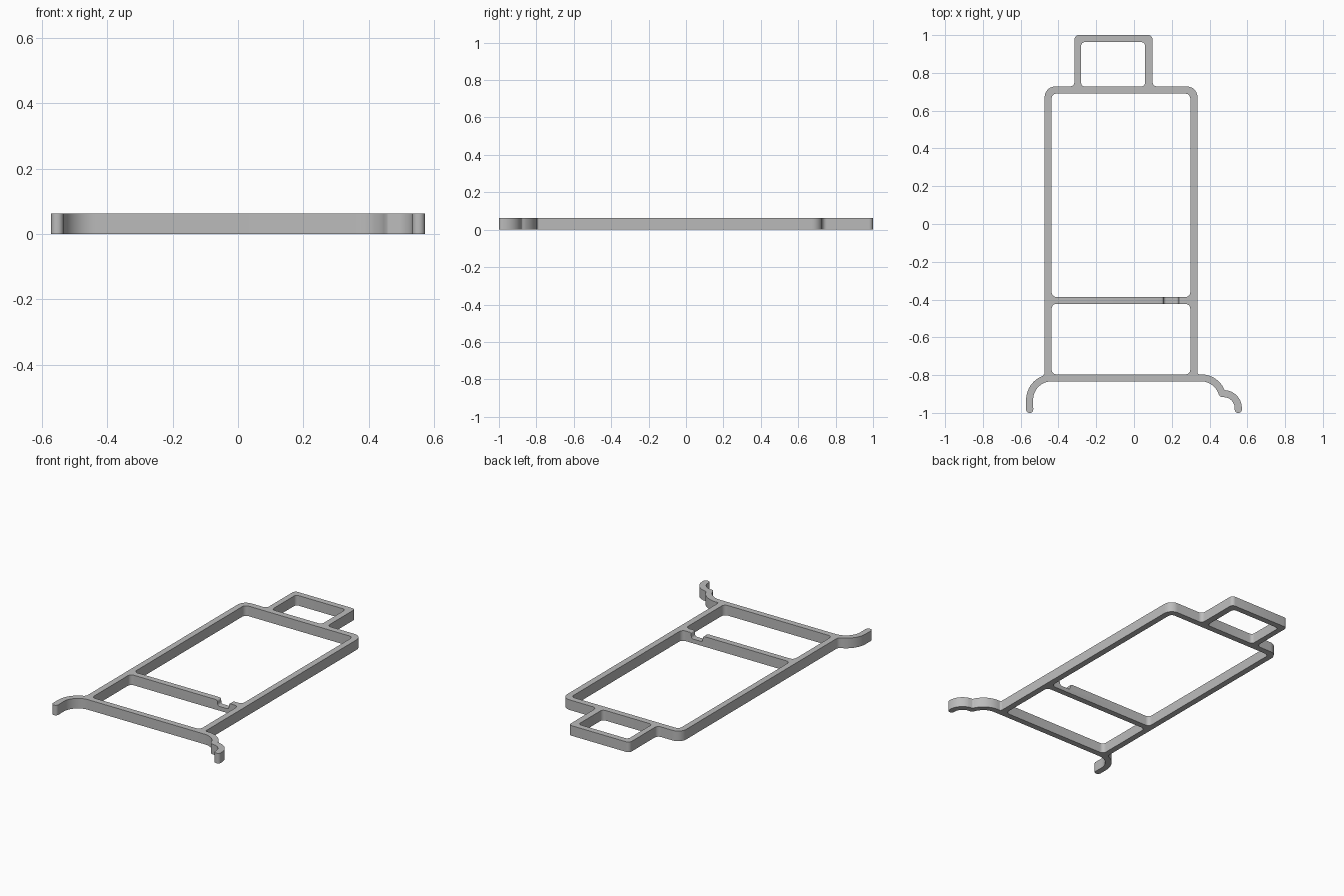
import bpy, bmesh, math
from mathutils import Vector

if "Cube" in bpy.data.objects:
    bpy.data.objects.remove(bpy.data.objects["Cube"], do_unlink=True)

HEIGHT = 0.062

grey = bpy.data.materials.new("plain grey")
grey.use_nodes = True
colour = (0.5, 0.5, 0.5, 1)
grey.diffuse_color = colour
grey.node_tree.nodes["Principled BSDF"].inputs["Base Color"].default_value = colour


def arc(cx, cy, r, start, end, steps=14):
    """Plain outline points along an arc, angles in degrees."""
    angles = [math.radians(start + (end - start) * i / steps) for i in range(steps + 1)]
    return [(cx + r * math.cos(a), cy + r * math.sin(a), 0) for a in angles]


def rounded(points, steps=6):
    """Round each (x, y, radius) corner of a closed outline."""
    out = []
    for i, (x, y, r) in enumerate(points):
        p = Vector((x, y))
        if r == 0:
            out.append(p)
            continue
        a = (Vector(points[i - 1][:2]) - p).normalized()
        b = (Vector(points[(i + 1) % len(points)][:2]) - p).normalized()
        half = a.angle(b) / 2
        centre = p + (a + b).normalized() * (r / math.sin(half))
        reach = r / math.tan(half)
        start, end = p + a * reach - centre, p + b * reach - centre
        sweep = start.angle_signed(end)
        for k in range(steps + 1):
            t = -sweep * k / steps
            c, s = math.cos(t), math.sin(t)
            out.append(centre + Vector((start.x * c - start.y * s, start.x * s + start.y * c)))
    return out


def box(x0, x1, y0, y1, r):
    return rounded([(x0, y0, r), (x1, y0, r), (x1, y1, r), (x0, y1, r)])


def plate(name, loops, depth, to_3d):
    """Fill outlines (later ones are holes) and extrude them."""
    bm = bmesh.new()
    edges = []
    for loop in loops:
        vs = [bm.verts.new(to_3d(p)) for p in loop]
        edges += [bm.edges.new((v, vs[(i + 1) % len(vs)])) for i, v in enumerate(vs)]
    bmesh.ops.triangle_fill(bm, edges=edges, use_beauty=True, use_dissolve=False)
    ext = bmesh.ops.extrude_face_region(bm, geom=bm.faces[:])
    moved = [g for g in ext["geom"] if isinstance(g, bmesh.types.BMVert)]
    bmesh.ops.translate(bm, verts=moved, vec=depth)
    bmesh.ops.recalc_face_normals(bm, faces=bm.faces[:])
    mesh = bpy.data.meshes.new(name)
    bm.to_mesh(mesh)
    bm.free()
    obj = bpy.data.objects.new(name, mesh)
    bpy.context.collection.objects.link(obj)
    mesh.materials.append(grey)
    return obj


# Outer outline: left hook, frame side, top handle, frame side, right hook
outline = [(-0.533, -1, 0.018), (-0.571, -1, 0.018)]
outline += arc(-0.436, -0.931, 0.135, 180, 110)
outline += [(-0.473, -0.79, 0), (-0.473, 0.728, 0.055),
            (-0.315, 0.728, 0.025), (-0.315, 1, 0.022),
            (0.098, 1, 0.022), (0.098, 0.728, 0.025),
            (0.336, 0.728, 0.055), (0.336, -0.796, 0.01)]
outline += arc(0.355, -0.931, 0.135, 90, 30)
outline += [(0.478, -0.879, 0.012)]
outline += arc(0.475, -0.975, 0.096, 72, 0)
outline += [(0.571, -1, 0.018), (0.533, -1, 0.018)]
outline += arc(0.475, -0.975, 0.058, 0, 85)
outline += [(0.457, -0.914, 0.012)]
outline += arc(0.355, -0.931, 0.098, 18, 90)
outline += arc(-0.436, -0.931, 0.098, 90, 180)

holes = [box(-0.436, 0.298, -0.386, 0.69, 0.025),
         box(-0.436, 0.298, -0.796, -0.423, 0.025),
         box(-0.28, 0.058, 0.728, 0.963, 0.02)]
frame = plate("bracket_frame", [rounded(outline)] + holes, (0, 0, HEIGHT),
              lambda p: (p.x, p.y, 0))

# Rounded notch in the crossbar
notch = rounded([(0.14, 0.1, 0), (0.14, HEIGHT, 0), (0.155, HEIGHT, 0.012),
                 (0.158, 0.026, 0.014), (0.232, 0.026, 0.014),
                 (0.238, HEIGHT, 0.006), (0.25, HEIGHT, 0), (0.25, 0.1, 0)])
notch = [Vector((p.x, p.y + (0.0005 if p.y > HEIGHT - 0.0001 else 0))) for p in notch]
cutter = plate("notch_cutter", [notch], (0, 0.06, 0), lambda p: (p.x, -0.435, p.y))
cutter.hide_render = True

bpy.context.view_layer.objects.active = frame
cut = frame.modifiers.new("notch", "BOOLEAN")
cut.object = cutter
cut.operation = "DIFFERENCE"
cut.solver = "EXACT"
bpy.ops.object.modifier_apply(modifier=cut.name)
bpy.data.objects.remove(cutter, do_unlink=True)

bpy.ops.object.select_all(action="DESELECT")
frame.select_set(True)
bpy.ops.object.shade_smooth_by_angle(angle=math.radians(35))
